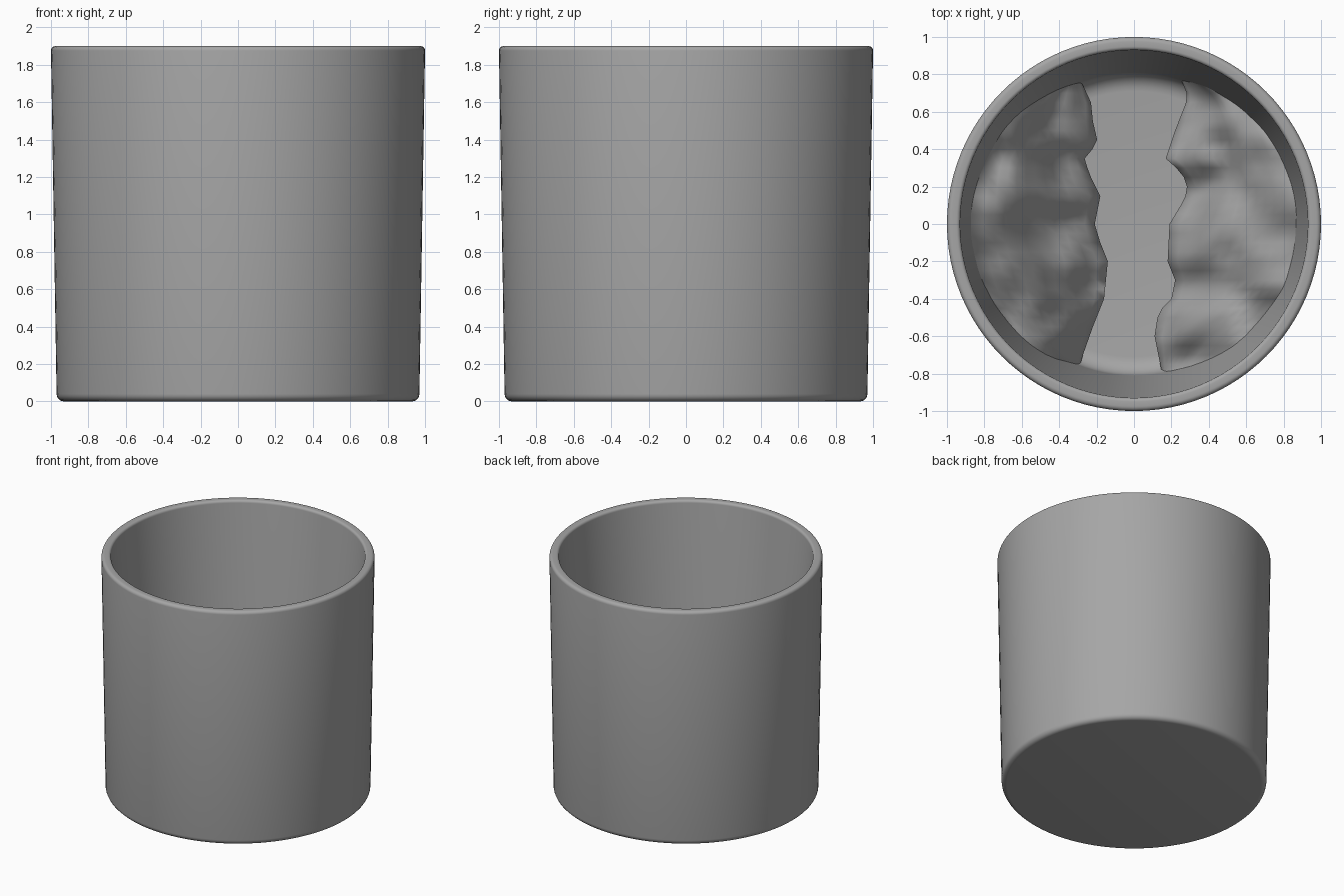
import bpy, bmesh, math
from mathutils import Vector, noise

if "Cube" in bpy.data.objects:
    bpy.data.objects.remove(bpy.data.objects["Cube"])

FLOOR = 0.16
GREY = bpy.data.materials.new("dark_grey")
GREY.diffuse_color = (0.38, 0.38, 0.38, 1)
GREY.use_nodes = True
GREY.node_tree.nodes["Principled BSDF"].inputs["Base Color"].default_value = GREY.diffuse_color


def inner_radius(z):
    return 0.80 + 0.13 * (z - FLOOR) / (1.86 - FLOOR)


def finish(bm, name, angle):
    bmesh.ops.recalc_face_normals(bm, faces=bm.faces)
    me = bpy.data.meshes.new(name)
    bm.to_mesh(me)
    bm.free()
    me.materials.append(GREY)
    ob = bpy.data.objects.new(name, me)
    bpy.context.collection.objects.link(ob)
    bpy.ops.object.select_all(action='DESELECT')
    ob.select_set(True)
    bpy.context.view_layer.objects.active = ob
    bpy.ops.object.shade_smooth_by_angle(angle=math.radians(angle))
    return ob


def arc(cx, cz, r, a0, a1, n=5):
    return [(cx + r * math.cos(math.radians(a0 + (a1 - a0) * i / n)),
             cz + r * math.sin(math.radians(a0 + (a1 - a0) * i / n))) for i in range(n + 1)]


# Cup: one closed lathe profile, outside, rounded rim, tapered inside, filleted floor
profile = [(0, 0)]
profile += arc(0.93, 0.04, 0.04, -90, 0)
profile += arc(0.975, 1.875, 0.025, 0, 90)
profile += arc(0.95, 1.88, 0.02, 90, 180)
profile += arc(0.71, FLOOR + 0.1, 0.1, 0, -90, 6)
profile += [(0, FLOOR)]
bm = bmesh.new()
verts = [bm.verts.new((x, 0, z)) for x, z in profile]
edges = [bm.edges.new(p) for p in zip(verts, verts[1:])]
bmesh.ops.spin(bm, geom=verts + edges, cent=(0, 0, 0), axis=(0, 0, 1),
               angle=math.tau, steps=96, use_duplicate=False)
bmesh.ops.remove_doubles(bm, verts=bm.verts, dist=0.0005)
finish(bm, "cup", 40)


# Rocky slopes: from the ragged edge of the channel up to the cup wall
left_edge = [(-0.80, 0.30), (-0.72, 0.28), (-0.55, 0.22), (-0.4, 0.16), (-0.2, 0.14),
             (-0.1, 0.18), (0, 0.21), (0.15, 0.18), (0.27, 0.24), (0.37, 0.27),
             (0.42, 0.19), (0.55, 0.22), (0.65, 0.23), (0.80, 0.30)]
right_edge = [(-0.80, 0.15), (-0.6, 0.11), (-0.47, 0.13), (-0.4, 0.20), (-0.3, 0.22),
              (-0.2, 0.18), (0, 0.19), (0.1, 0.25), (0.18, 0.29), (0.27, 0.26),
              (0.35, 0.17), (0.5, 0.22), (0.68, 0.29), (0.80, 0.24)]


def lerp_table(table, y):
    for (y0, x0), (y1, x1) in zip(table, table[1:]):
        if y <= y1:
            return x0 + (x1 - x0) * (y - y0) / (y1 - y0)
    return table[-1][1]


def rock_slope(name, side, table, top):
    bm = bmesh.new()
    rows, cols = 32, 13
    grid = []
    for j in range(rows + 1):
        y = -0.80 + 1.60 * j / rows
        x0 = lerp_table(table, y)
        peak = top - 0.95 * y * y
        r = inner_radius(peak) + 0.035
        x1 = math.sqrt(r * r - y * y)
        row = [bm.verts.new((side * (x0 + 0.02), y, FLOOR - 0.03))]
        for i in range(cols + 1):
            s = i / cols
            x = x0 + (x1 - x0) * s
            p = Vector((side * x * 3.2, y * 3.2, side * 4.0))
            bump = 0.13 * noise.noise(p) + 0.07 * noise.noise(p * 2.3)
            step = 0.05 * math.tanh((s - 0.55) * 14)
            z = 0.28 + (peak - 0.28) * s + bump + step * (1 - s)
            row.append(bm.verts.new((side * x, y, max(z, FLOOR + 0.04))))
        grid.append(row)
    for a, b in zip(grid, grid[1:]):
        for i in range(len(a) - 1):
            bm.faces.new((a[i], a[i + 1], b[i + 1], b[i]))
    ob = finish(bm, name, 65)
    # Face the slope upward
    if sum(p.normal.z for p in ob.data.polygons) < 0:
        ob.data.flip_normals()


rock_slope("left_rocks", -1, left_edge, 1.2)
rock_slope("right_rocks", 1, right_edge, 1.1)
